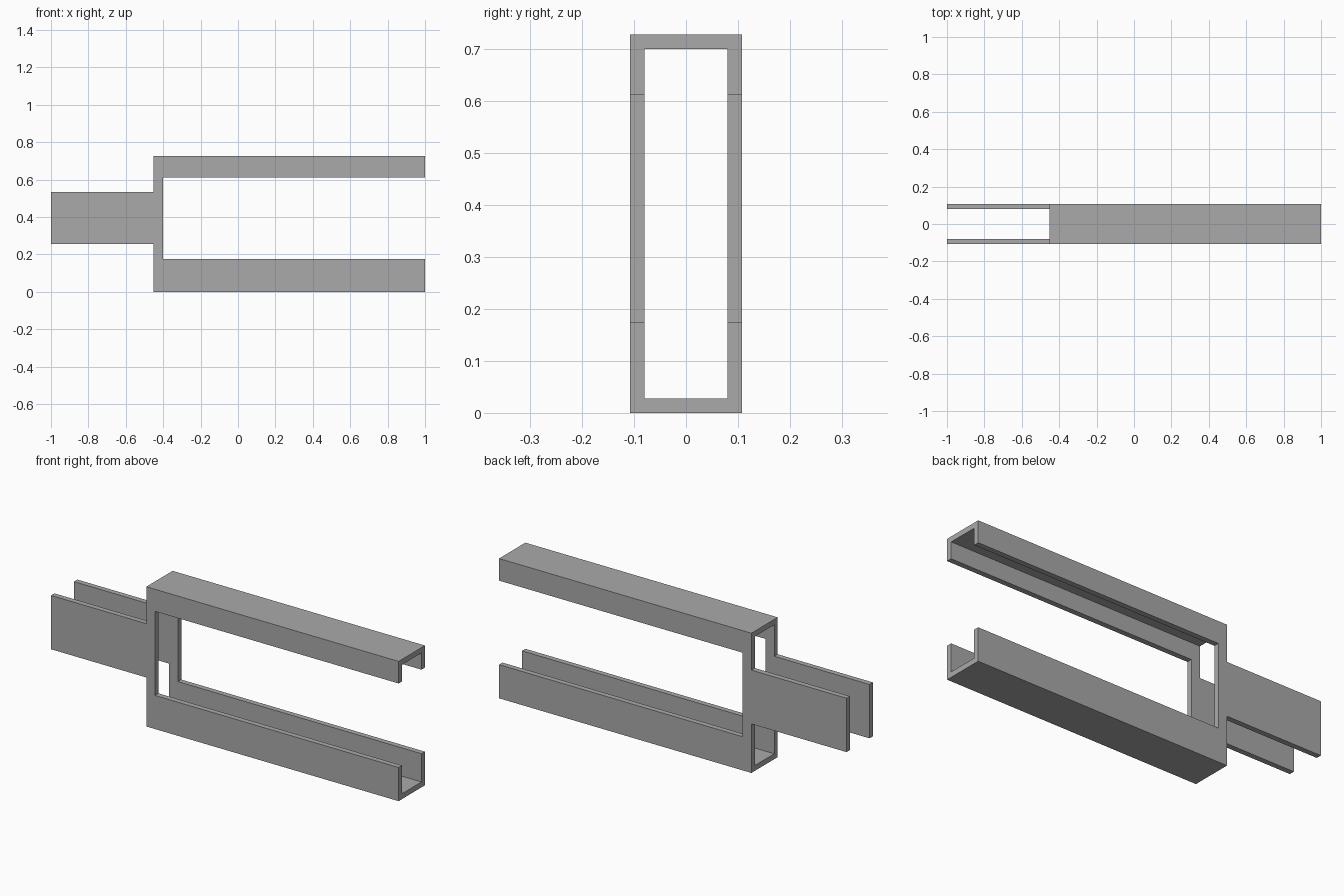
import bpy
import bmesh

cube = bpy.data.objects.get("Cube")
if cube:
    bpy.data.objects.remove(cube, do_unlink=True)

HALF_WIDTH, WALL, HEIGHT = 0.108, 0.028, 0.727

grey = bpy.data.materials.new("plain grey")
grey.use_nodes = True
colour = (0.4, 0.4, 0.4, 1)
grey.diffuse_color = colour
grey.node_tree.nodes["Principled BSDF"].inputs["Base Color"].default_value = colour


def extrude_profile(name, profile, half_width):
    """Extrude an (x, z) outline symmetrically along y."""
    bm = bmesh.new()
    face = bm.faces.new([bm.verts.new((x, -half_width, z)) for x, z in profile])
    result = bmesh.ops.extrude_face_region(bm, geom=[face])
    verts = [v for v in result["geom"] if isinstance(v, bmesh.types.BMVert)]
    bmesh.ops.translate(bm, verts=verts, vec=(0, 2 * half_width, 0))
    bmesh.ops.recalc_face_normals(bm, faces=bm.faces)
    mesh = bpy.data.meshes.new(name)
    bm.to_mesh(mesh)
    bm.free()
    mesh.materials.append(grey)
    obj = bpy.data.objects.new(name, mesh)
    bpy.context.collection.objects.link(obj)
    return obj


# Forked bracket: tail on the right, two long arms on the left
outline = [
    (-1, 0.255), (-0.452, 0.255), (-0.452, 0), (1, 0),
    (1, 0.175), (-0.402, 0.175), (-0.402, 0.612), (1, 0.612),
    (1, HEIGHT), (-0.452, HEIGHT), (-0.452, 0.535), (-1, 0.535),
]
bracket = extrude_profile("forked_bracket", outline, HALF_WIDTH)

# Hollow lengthwise channel
low, high = WALL, HEIGHT - WALL
channel = [(-1.2, low), (1.2, low), (1.2, high), (-1.2, high)]
cutter = extrude_profile("channel_cutter", channel, HALF_WIDTH - WALL)
cutter.hide_render = True
cutter.hide_viewport = True
cutter.display_type = 'WIRE'

hollow = bracket.modifiers.new("hollow", 'BOOLEAN')
hollow.operation = 'DIFFERENCE'
hollow.solver = 'EXACT'
hollow.object = cutter

# Bake the cut and discard the helper
bpy.context.view_layer.update()
depsgraph = bpy.context.evaluated_depsgraph_get()
cut_mesh = bpy.data.meshes.new_from_object(bracket.evaluated_get(depsgraph))
bracket.modifiers.clear()
bracket.data = cut_mesh
bpy.data.objects.remove(cutter, do_unlink=True)
